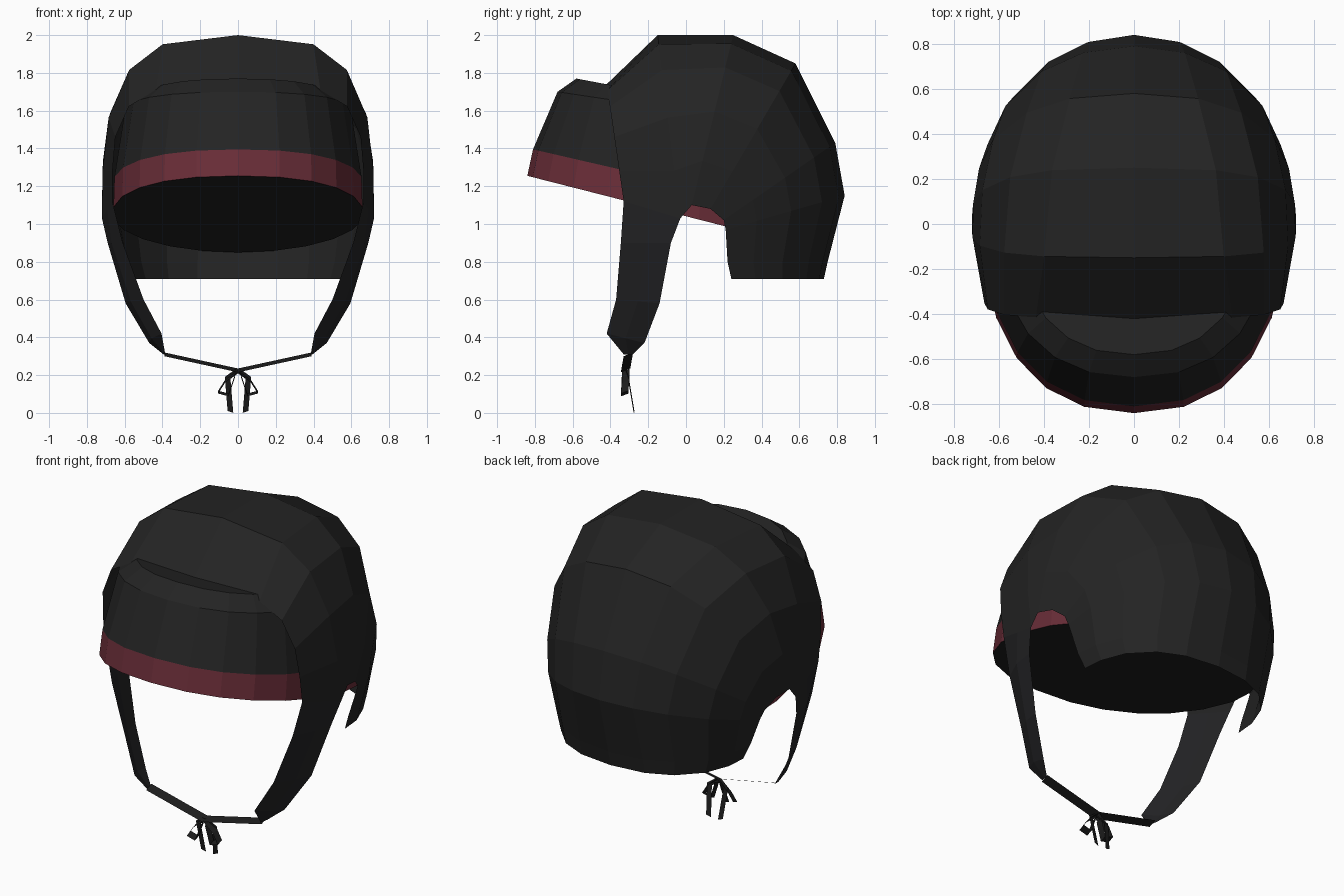
import bpy
import math
from mathutils import Vector

cube = bpy.data.objects.get("Cube")
if cube:
    bpy.data.objects.remove(cube)


def material(name, color):
    m = bpy.data.materials.new(name)
    m.use_nodes = True
    m.diffuse_color = (*color, 1)
    node = next(n for n in m.node_tree.nodes if n.type == 'BSDF_PRINCIPLED')
    node.inputs["Base Color"].default_value = (*color, 1)
    return m


charcoal = material("charcoal cloth", (0.017, 0.017, 0.017))
slate = material("slate cloth", (0.017, 0.017, 0.0185))
maroon = material("maroon band", (0.145, 0.027, 0.04))
black = material("black ribbon", (0.012, 0.012, 0.012))


def build(name, verts, faces, *mats):
    mesh = bpy.data.meshes.new(name)
    mesh.from_pydata(verts, [], faces)
    for m in mats:
        mesh.materials.append(m)
    obj = bpy.data.objects.new(name, mesh)
    bpy.context.collection.objects.link(obj)
    return obj


def grid(name, rows, *mats, closed=False):
    """Skin equal-length rows of points with quads."""
    n = len(rows[0])
    verts = [p for row in rows for p in row]
    faces = []
    for r in range(len(rows) - 1):
        for i in range(n if closed else n - 1):
            j = (i + 1) % n
            faces.append((r * n + i, r * n + j, (r + 1) * n + j, (r + 1) * n + i))
    return build(name, verts, faces, *mats)


# Outer hood: each rib runs from its lower side edge, over the centre line, to the other side
# lower (y, z), centre (y, z), half width, roundness
ribs = [
    ((-.33, 1.12), (-.42, 1.74), .665, 4.0),
    ((-.03, 1.03), (-.15, 2.0), .72, 3.2),
    ((.03, 1.10), (.25, 2.0), .72, 2.9),
    ((.13, 1.08), (.58, 1.85), .70, 2.4),
    ((.20, 1.02), (.79, 1.43), .67, 2.1),
    ((.21, .97), (.84, 1.15), .65, 2.0),
    ((.22, .80), (.75, .80), .59, 2.2),
    ((.24, .71), (.73, .71), .555, 2.3),
]
steps = [0, .26, .55, .81, .95, 1]
hood_rows = []
for low, top, width, power in ribs:
    half = []
    for s in steps:
        x = width * max(0, 1 - s ** power) ** (1 / power)
        half.append((x, low[0] + (top[0] - low[0]) * s, low[1] + (top[1] - low[1]) * s))
    hood_rows.append(half + [(-x, y, z) for x, y, z in reversed(half[:-1])])
grid("hood", hood_rows, charcoal)

# Ear flaps: front and rear edges with a slightly bulged middle
front_edge = [(.665, -.33, 1.12), (.61, -.345, .9), (.50, -.37, .6), (.405, -.42, .42), (.385, -.33, .31)]
rear_edge = [(.72, -.03, 1.03), (.69, -.08, .9), (.595, -.14, .58), (.47, -.22, .37), (.395, -.28, .31)]
for side, label in ((1, "left"), (-1, "right")):
    rows = []
    for k, (a, b) in enumerate(zip(front_edge, rear_edge)):
        mid = (Vector(a) + Vector(b)) / 2
        mid.x += .02 if 0 < k < 4 else 0
        rows.append([(side * x, y, z) for x, y, z in (a, mid, b)])
    grid(label + "_ear_flap", rows, slate)

# Inner cap: tilted oval rings; front y, front z, back y, half width, fall per unit of y
rings = [
    (-.84, 1.255, .75, .665, .255),
    (-.81, 1.395, .75, .66, .23),
    (-.68, 1.70, .58, .60, .15),
    (-.58, 1.77, .48, .50, .19),
]
SIDES = 22
cap_rows = []
for front, z, back, width, fall in rings:
    row = []
    for i in range(SIDES):
        a = 2 * math.pi * i / SIDES
        c, s = math.cos(a), math.sin(a)
        power = 2 / (2.3 if c > 0 else 2.0)
        y = (front + back) / 2 - (back - front) / 2 * math.copysign(abs(c) ** power, c)
        x = width * math.copysign(abs(s) ** power, s)
        row.append((x, y, z - fall * (y - front)))
    cap_rows.append(row)
cap = grid("inner_cap", cap_rows, charcoal, maroon, closed=True)
for p in cap.data.polygons:
    p.material_index = 1 if p.index < SIDES else 0
build("cap_underside", cap_rows[0], [tuple(reversed(range(SIDES)))], charcoal)
build("cap_crown", cap_rows[-1], [tuple(range(SIDES))], charcoal)


# Chin ribbons and bow
def ribbon(name, points, across):
    half = Vector(across) / 2
    grid(name, [[Vector(p) - half, Vector(p) + half] for p in points], black)


for side, label in ((1, "left"), (-1, "right")):
    def flip(points):
        return [(side * x, y, z) for x, y, z in points]
    knot = (0, -.32, .225)
    ribbon(label + "_chin_strap", flip([(.39, -.305, .31), knot]), (0, .05, .02))
    ribbon(label + "_bow_loop",
           flip([knot, (.07, -.32, .165), (.105, -.325, .11), (.05, -.325, .095), (.015, -.32, .2)]),
           (0, .04, .015))
    ribbon(label + "_bow_tail", flip([knot, (.055, -.305, .185), (.04, -.275, .005)]),
           (.03, .004, .01 * side))
